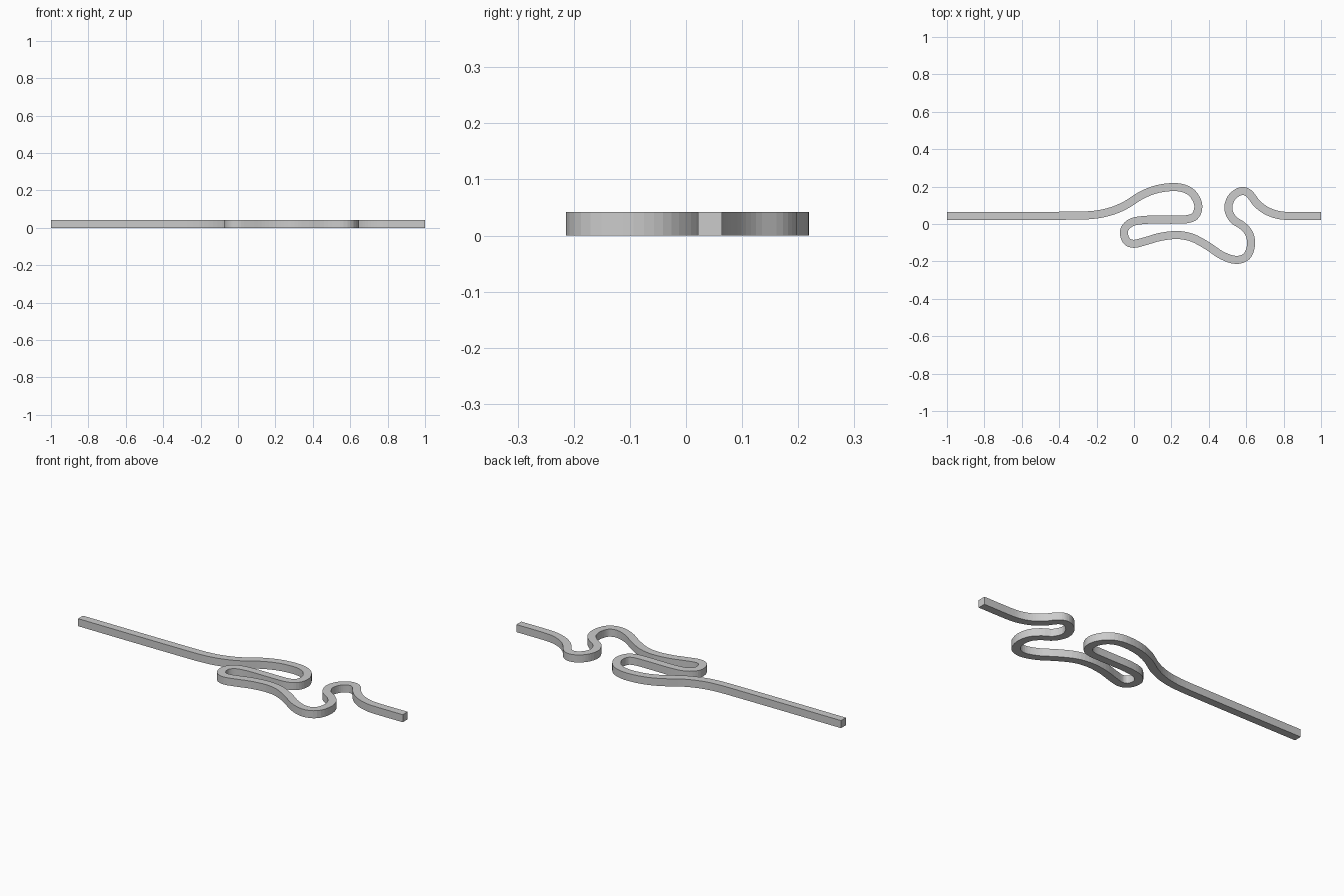
import bpy, bmesh
from mathutils import Vector

if "Cube" in bpy.data.objects:
    bpy.data.objects.remove(bpy.data.objects["Cube"])

WIDTH, HEIGHT, STEPS = 0.043, 0.042, 4

# Centre line of the bent strip, seen from above
path = [(-1, .043), (-.7, .043), (-.4, .044), (-.24, .047), (-.14, .063), (-.05, .098),
        (.04, .154), (.13, .188), (.23, .197), (.30, .174), (.337, .125), (.343, .08),
        (.325, .042), (.285, .026), (.22, .023), (.14, .023), (.06, .022), (-.01, .010),
        (-.048, -.022), (-.053, -.058), (-.037, -.093), (0, -.106), (.06, -.092),
        (.14, -.069), (.23, -.059), (.31, -.073), (.39, -.115), (.47, -.168),
        (.545, -.192), (.603, -.172), (.626, -.11), (.615, -.05), (.578, -.008),
        (.53, .025), (.504, .08), (.518, .135), (.553, .168), (.588, .176), (.62, .158),
        (.657, .11), (.705, .073), (.765, .05), (.83, .043), (1, .043)]


def smooth(points, steps):
    """Catmull-Rom curve through the points."""
    p = [Vector(q) for q in points]
    p = [2 * p[0] - p[1]] + p + [2 * p[-1] - p[-2]]
    out = []
    for a, b, c, d in zip(p, p[1:], p[2:], p[3:]):
        for i in range(steps):
            t = i / steps
            out.append(0.5 * (2 * b + (c - a) * t + (2 * a - 5 * b + 4 * c - d) * t**2
                              + (3 * b - a - 3 * c + d) * t**3))
    return out + [p[-2]]


# Sweep a square section along the line
line = smooth(path, STEPS)
bm = bmesh.new()
rings = []
for i, c in enumerate(line):
    tangent = (line[min(i + 1, len(line) - 1)] - line[max(i - 1, 0)]).normalized()
    side = Vector((-tangent.y, tangent.x)) * WIDTH / 2
    if i in (0, len(line) - 1):
        side = Vector((0, WIDTH / 2))
    l, r = c + side, c - side
    rings.append([bm.verts.new((q.x, q.y, z)) for q, z in
                  ((l, 0), (r, 0), (r, HEIGHT), (l, HEIGHT))])
for a, b in zip(rings, rings[1:]):
    for k in range(4):
        n = (k + 1) % 4
        bm.faces.new((a[k], a[n], b[n], b[k]))

# Flat end caps
bm.faces.new(rings[0])
bm.faces.new(rings[-1])
bmesh.ops.recalc_face_normals(bm, faces=bm.faces)

mesh = bpy.data.meshes.new("bent_strip")
bm.to_mesh(mesh)
bm.free()
strip = bpy.data.objects.new("bent_strip", mesh)
bpy.context.collection.objects.link(strip)
